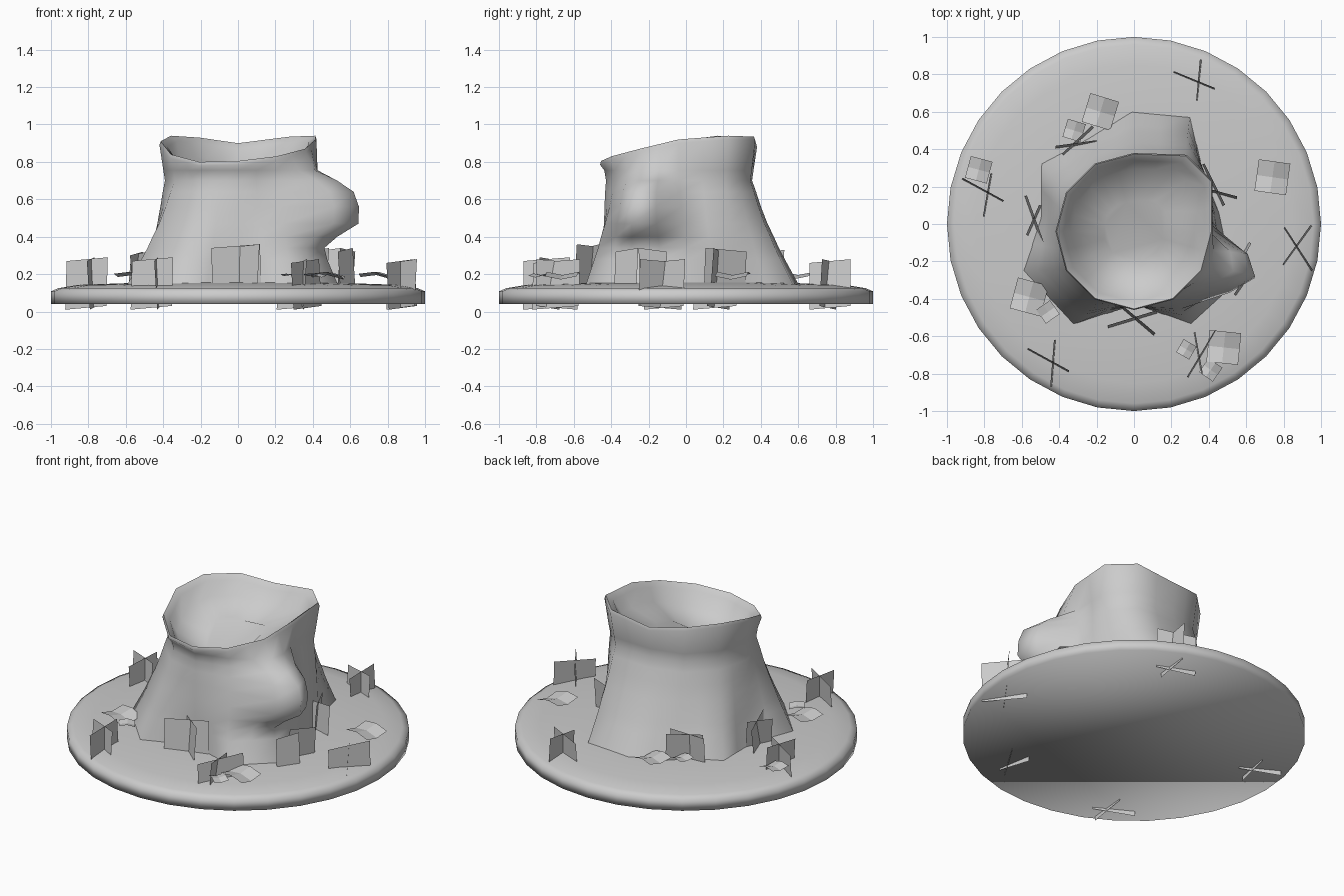
import bpy
from math import sin, cos, radians, pi, exp
from mathutils import Vector

if "Cube" in bpy.data.objects:
    bpy.data.objects.remove(bpy.data.objects["Cube"])


def make(name, verts, faces, smooth=50):
    me = bpy.data.meshes.new(name)
    me.from_pydata([tuple(v) for v in verts], [], faces)
    ob = bpy.data.objects.new(name, me)
    bpy.context.collection.objects.link(ob)
    bpy.ops.object.select_all(action='DESELECT')
    ob.select_set(True)
    bpy.context.view_layer.objects.active = ob
    if smooth:
        bpy.ops.object.shade_smooth_by_angle(angle=radians(smooth))
    return ob


def loft(name, rings, cap_start=False, smooth=50):
    """Skin a list of equal-length counter-clockwise rings and cap the end."""
    n = len(rings[0])
    verts = [v for r in rings for v in r]
    faces = [(k * n + i, k * n + (i + 1) % n, (k + 1) * n + (i + 1) % n, (k + 1) * n + i)
             for k in range(len(rings) - 1) for i in range(n)]
    if cap_start:
        faces.append(tuple(reversed(range(n))))
    faces.append(tuple(range(len(verts) - n, len(verts))))
    return make(name, verts, faces, smooth)


def circle(r, z, n=32):
    return [(r * cos(2 * pi * i / n), r * sin(2 * pi * i / n), z) for i in range(n)]


# Round ground slab with a softened top edge
loft("ground_disc", [circle(r, z) for r, z in
     [(1, .04), (1, .108), (.96, .125), (.85, .143), (.5, .155)]],
     cap_start=True, smooth=180)

# Hollow stump: flared root outline blended up into a round wavy rim
roots = [(.46, .05), (.37, .28), (.30, .58), (-.01, .61), (-.22, .48), (-.50, .33),
         (-.50, .05), (-.60, -.25), (-.33, -.54), (0, -.43), (.31, -.54), (.54, -.33)]
rim_z = [.92, .94, .935, .90, .93, .94, .91, .84, .80, .805, .83, .87]
rim = [Vector((.42 * cos(i * pi / 6), .42 * sin(i * pi / 6) - .04)) for i in range(12)]
rim[1], rim[2] = Vector((.42, .23)), Vector((.28, .37))


def doubled(vals):
    """Insert midpoints so every stump side has two columns."""
    n = len(vals)
    return [p for i in range(n) for p in (vals[i], (vals[i] + vals[(i + 1) % n]) / 2)]


roots = doubled([Vector(p) for p in roots])
rim, rim_z = doubled(rim), doubled(rim_z)
COUNT = len(rim)


def stump_ring(z, flare, scale):
    pts = []
    for i in range(COUNT):
        p = rim[i] * scale * (1 - flare) + roots[i] * flare
        # cut-off branch knob swelling out of the right front side
        away = (i - 22 + 12) % 24 - 12
        bump = .27 * exp(-(away / 1.45) ** 4 - ((z - .57) / .17) ** 4)
        pts.append((p.x + bump, p.y - .1 * bump, z))
    return pts


def rim_ring(scale, drop):
    c = Vector((0, -.04))
    return [(*(c + (rim[i] - c) * scale), rim_z[i] - drop) for i in range(COUNT)]


rings = [stump_ring(z, f, s) for z, f, s in
         [(.13, 1, 1), (.28, .66, .97), (.34, .53, .97), (.40, .42, .97), (.47, .29, .96),
          (.56, .16, .95), (.64, .07, .94), (.70, 0, .93), (.755, 0, .95)]]
rings += [rim_ring(1, .02), rim_ring(.985, 0), rim_ring(.90, .03),
          rim_ring(.80, .11), rim_ring(.4, .17)]
loft("hollow_stump", rings, smooth=100)

GRID = [(0, 1, 4, 3), (1, 2, 5, 4), (3, 4, 7, 6), (4, 5, 8, 7)]


# Upright grass cards in crossed pairs, each slightly bowed at mid height
def card(x0, y0, x1, y1, zlo, zhi):
    a, b = Vector((x0, y0, 0)), Vector((x1, y1, 0))
    nrm = Vector((y0 - y1, x1 - x0, 0)).normalized() * .008
    verts = []
    for j in range(3):
        for i in range(3):
            z = zlo + (zhi - zlo) * j / 2 + .01 * (i - 1)
            verts.append(a.lerp(b, i / 2) + Vector((0, 0, z)) + nrm * (j - 1))
    return verts


tufts = [
    ((.21, .81, .43, .72), (.34, .66, .36, .88), .02, .27),
    ((-.92, .24, -.70, .12), (-.80, .04, -.76, .27), .02, .28),
    ((.80, -.02, .95, -.25), (.80, -.22, .95, -.01), .02, .27),
    ((-.57, -.67, -.35, -.79), (-.44, -.87, -.42, -.62), .02, .28),
    ((.32, -.58, .36, -.80), (.29, -.82, .44, -.57), .02, .27),
    ((-.08, -.43, .11, -.59), (-.14, -.55, .12, -.47), .14, .35),
    ((-.58, .15, -.49, -.10), (-.57, -.06, -.50, .10), .12, .31),
    ((.37, .32, .48, .10), (.40, .18, .55, .14), .12, .33),
    ((.62, -.10, .54, -.25), (.54, -.38, .62, -.26), .13, .33),
    ((-.42, .41, -.20, .44), (-.38, .37, -.22, .52), .13, .32),
]
for k, (c1, c2, lo, hi) in enumerate(tufts):
    verts = card(*c1, lo, hi) + card(*c2, lo, hi)
    make(f"grass_tuft_{k + 1}", verts, GRID + [tuple(v + 9 for v in f) for f in GRID], 0)

# Small, gently arched leaves lying close to the ground
leaves = [(-.18, .60, .16, -17), (-.32, .50, .10, -17), (.74, .25, .17, -8),
          (-.83, .29, .12, -15), (-.56, -.39, .17, -15), (-.46, -.47, .09, 35),
          (.48, -.66, .17, -6), (.28, -.67, .08, -30), (.41, -.78, .09, -35)]
for k, (x, y, s, rot) in enumerate(leaves):
    ca, sa = cos(radians(rot)), sin(radians(rot))
    verts = []
    for j in (-1, 0, 1):
        for i in (-1, 0, 1):
            u, v = i * s / 2, j * s / 2
            z = .195 - .1 * s * (i * i - j * j) - .08 * u
            verts.append((x + u * ca - v * sa, y + u * sa + v * ca, z))
    make(f"ground_leaf_{k + 1}", verts, GRID, 0)
